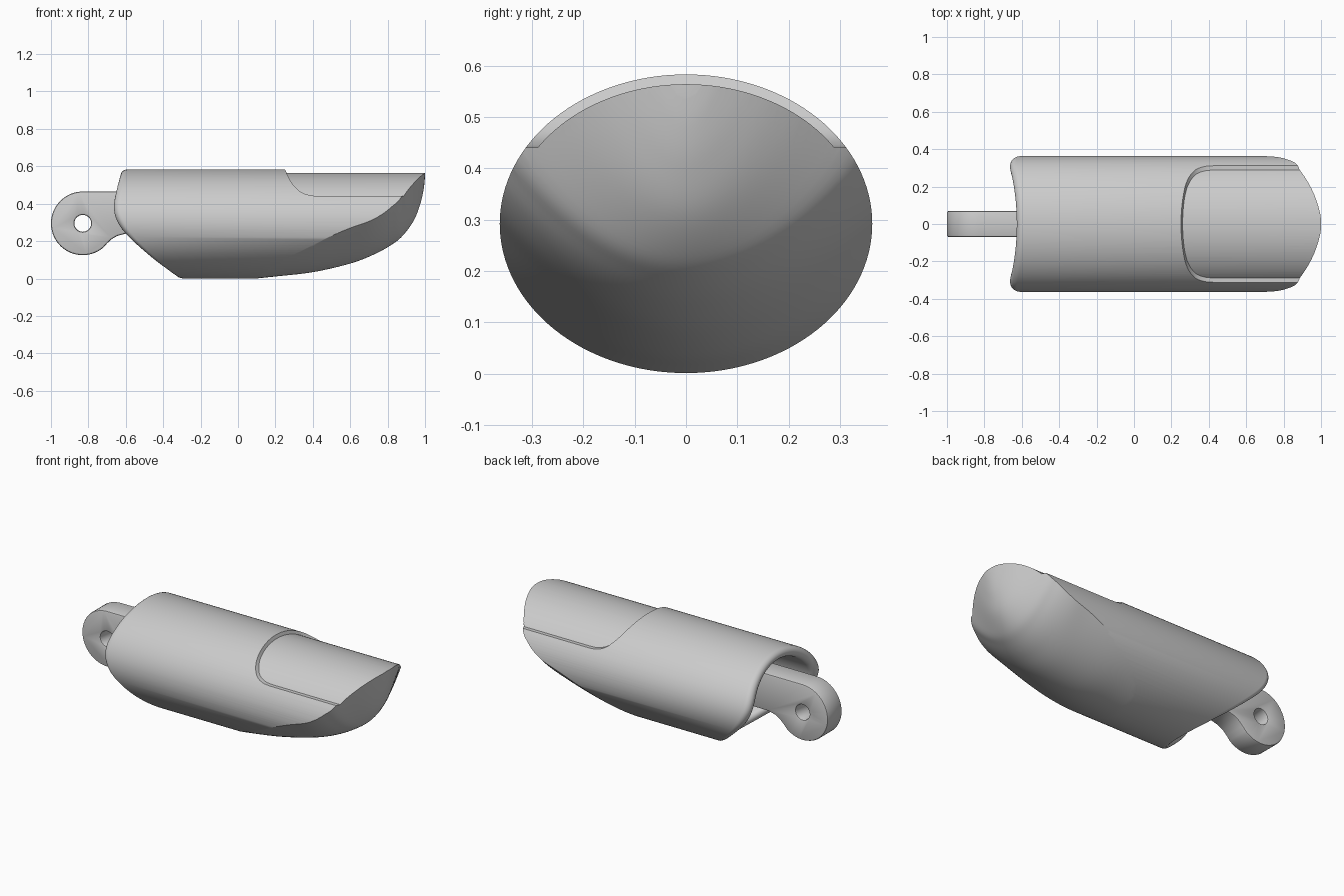
import bpy, bmesh, math
from mathutils import Vector

cube = bpy.data.objects.get("Cube")
if cube:
    bpy.data.objects.remove(cube)

HALF_W, HALF_H, MID_Z = 0.363, 0.291, 0.292
SIDES = 128

grey = bpy.data.materials.new("plain_grey")
grey.use_nodes = True
grey.diffuse_color = (0.6, 0.6, 0.6, 1)
grey.node_tree.nodes["Principled BSDF"].inputs["Base Color"].default_value = (0.6, 0.6, 0.6, 1)


def make_object(name, bm):
    bmesh.ops.recalc_face_normals(bm, faces=bm.faces)
    mesh = bpy.data.meshes.new(name)
    bm.to_mesh(mesh)
    bm.free()
    mesh.materials.append(grey)
    obj = bpy.data.objects.new(name, mesh)
    bpy.context.collection.objects.link(obj)
    return obj


def activate(obj):
    bpy.ops.object.select_all(action='DESELECT')
    obj.select_set(True)
    bpy.context.view_layer.objects.active = obj


def subtract(obj, cutter):
    mod = obj.modifiers.new("cut", 'BOOLEAN')
    mod.operation, mod.solver, mod.object = 'DIFFERENCE', 'EXACT', cutter
    activate(obj)
    bpy.ops.object.modifier_apply(modifier=mod.name)
    bpy.data.objects.remove(cutter)


def smooth_curve(points, steps):
    """Catmull-Rom curve through points of any dimension."""
    pts = [Vector(p) for p in points]
    pts = [pts[0] * 2 - pts[1]] + pts + [pts[-1] * 2 - pts[-2]]
    out = []
    for a, b, c, d in zip(pts, pts[1:], pts[2:], pts[3:]):
        for i in range(steps):
            t = i / steps
            out.append(0.5 * (2 * b + (c - a) * t + (2 * a - 5 * b + 4 * c - d) * t ** 2
                              + (3 * b - a - 3 * c + d) * t ** 3))
    return out + [pts[-2]]


def loft(name, rings):
    bm = bmesh.new()
    loops = [[bm.verts.new(p) for p in ring] for ring in rings]
    for a, b in zip(loops, loops[1:]):
        for i in range(len(a)):
            j = (i + 1) % len(a)
            bm.faces.new((a[i], a[j], b[j], b[i]))
    bm.faces.new(loops[0])
    bm.faces.new(loops[-1])
    return make_object(name, bm)


def extrude_side(name, profile, half):
    """Extrude an x-z outline along y."""
    return loft(name, [[(x, y, z) for x, z in profile] for y in (-half, half)])


def ellipse_ring(x_of, rw, rh):
    ring = []
    for i in range(SIDES):
        a = 2 * math.pi * i / SIDES
        ring.append((x_of(MID_Z + HALF_H * math.sin(a)), rw * math.cos(a), MID_Z + rh * math.sin(a)))
    return ring


# Curved outline of the open end, as x by height
end_curve = smooth_curve([(-0.33, 0), (-0.385, 0.04), (-0.49, 0.125), (-0.6, 0.235), (-0.65, 0.32),
                          (-0.663, 0.4), (-0.647, 0.5), (-0.625, 0.59)], 8)


def end_x(z):
    for p, q in zip(end_curve, end_curve[1:]):
        if z <= q[1]:
            t = max(0, (z - p[1]) / (q[1] - p[1]))
            return p[0] + t * (q[0] - p[0])
    return end_curve[-1][0]


# Hollow body with a rounded lip
rings = [ellipse_ring(lambda z: -0.15, HALF_W * 0.8, HALF_H * 0.8)]
for i in range(11):
    phi = math.pi * i / 10
    s = 0.9 - 0.1 * math.cos(phi)
    rings.append(ellipse_ring(lambda z: end_x(z) + 0.035 * (1 - math.sin(phi)), HALF_W * s, HALF_H * s))
rings.append(ellipse_ring(lambda z: 0.999, HALF_W, HALF_H))
body = loft("fingertip_body", rings)

# Curved underside of the tip: x, lowest z, cross-section steepness
tip_line = smooth_curve([(0, -0.01, 1.05), (0.2, 0.011, 1.1), (0.4, 0.034, 1.3), (0.6, 0.08, 1.45),
                         (0.73, 0.13, 1.45), (0.82, 0.18, 1.7), (0.88, 0.228, 2.3), (0.94, 0.31, 4.7),
                         (0.975, 0.4, 9), (0.993, 0.48, 18), (1.001, 0.56, 30)], 6)
tip_rings = []
for x, z, k in tip_line:
    ys = [0.45 * (i / 24 - 1) for i in range(49)]
    tip_rings.append([(x, y, z + k * y * y) for y in ys] + [(x, 0.45, -0.5), (x, -0.45, -0.5)])
subtract(body, loft("tip_cutter", tip_rings))

# Recessed nail with a rounded rear edge
nail_outline = smooth_curve([(0.235, 0.62), (0.255, 0.575), (0.285, 0.515), (0.33, 0.467),
                             (0.38, 0.446), (0.43, 0.441)], 6)
nail_cutter = extrude_side("nail_cutter", [tuple(p) for p in nail_outline]
                           + [(1.1, 0.441), (1.1, 0.7), (0.235, 0.7)], 0.5)
core = loft("nail_core", [ellipse_ring(lambda z: x, HALF_W - 0.018, HALF_H - 0.019) for x in (0, 1.3)])
subtract(nail_cutter, core)
subtract(body, nail_cutter)

# Hinge link with a round eye
EYE_X, EYE_Z, EYE_R = -0.83, 0.295, 0.17
link_outline = [(-0.1, EYE_Z + EYE_R)]
for i in range(41):
    a = math.radians(90 + 220 * i / 40)
    link_outline.append((EYE_X + EYE_R * math.cos(a), EYE_Z + EYE_R * math.sin(a)))
link_outline += [(-0.70, 0.188), (-0.675, 0.211), (-0.645, 0.228), (-0.6, 0.24), (-0.1, 0.245)]
link = extrude_side("hinge_link", link_outline, 0.07)
hole = [(EYE_X + 0.045 * math.cos(math.tau * i / 40), EYE_Z + 0.045 * math.sin(math.tau * i / 40))
        for i in range(40)]
subtract(link, extrude_side("hole_cutter", hole, 0.2))
bevel = link.modifiers.new("soft_edges", 'BEVEL')
bevel.width, bevel.segments, bevel.limit_method = 0.01, 2, 'ANGLE'
bevel.angle_limit = math.radians(50)
activate(link)
bpy.ops.object.modifier_apply(modifier=bevel.name)

for obj in (body, link):
    activate(obj)
    bpy.ops.object.shade_smooth_by_angle(angle=math.radians(28))
